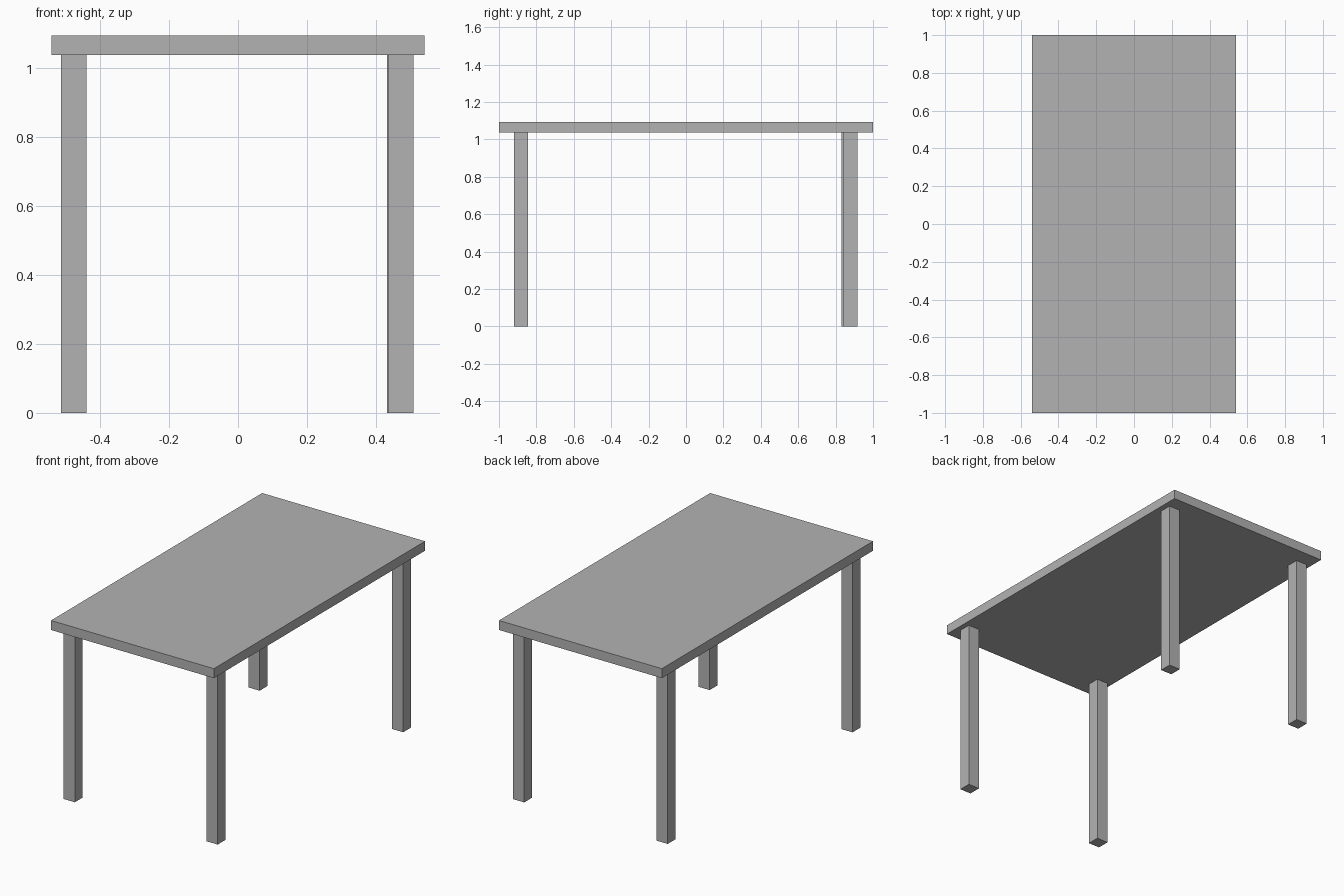
import bpy

default = bpy.data.objects.get("Cube")
if default:
    bpy.data.objects.remove(default, do_unlink=True)

# Single flat grey
grey = bpy.data.materials.new("plain grey")
grey.use_nodes = True
colour = (0.45, 0.45, 0.45, 1)
grey.diffuse_color = colour
grey.node_tree.nodes["Principled BSDF"].inputs["Base Color"].default_value = colour


def box(name, centre, size):
    bpy.ops.mesh.primitive_cube_add(size=1, location=centre)
    obj = bpy.context.object
    obj.name = name
    obj.scale = size
    bpy.ops.object.transform_apply(location=False, rotation=False, scale=True)
    obj.data.materials.append(grey)
    return obj


HEIGHT = 1.094
THICK = 0.057
LEG = 0.074
under = HEIGHT - THICK

# Table top
box("table_top", (0, 0, HEIGHT - THICK / 2), (1.08, 2, THICK))

# Four square legs, set in slightly unevenly
legs = {
    "front_right_leg": (-0.476, -0.882),
    "front_left_leg": (0.472, -0.882),
    "back_right_leg": (-0.476, 0.869),
    "back_left_leg": (0.469, 0.879),
}
for name, (x, y) in legs.items():
    box(name, (x, y, under / 2), (LEG, LEG, under))
